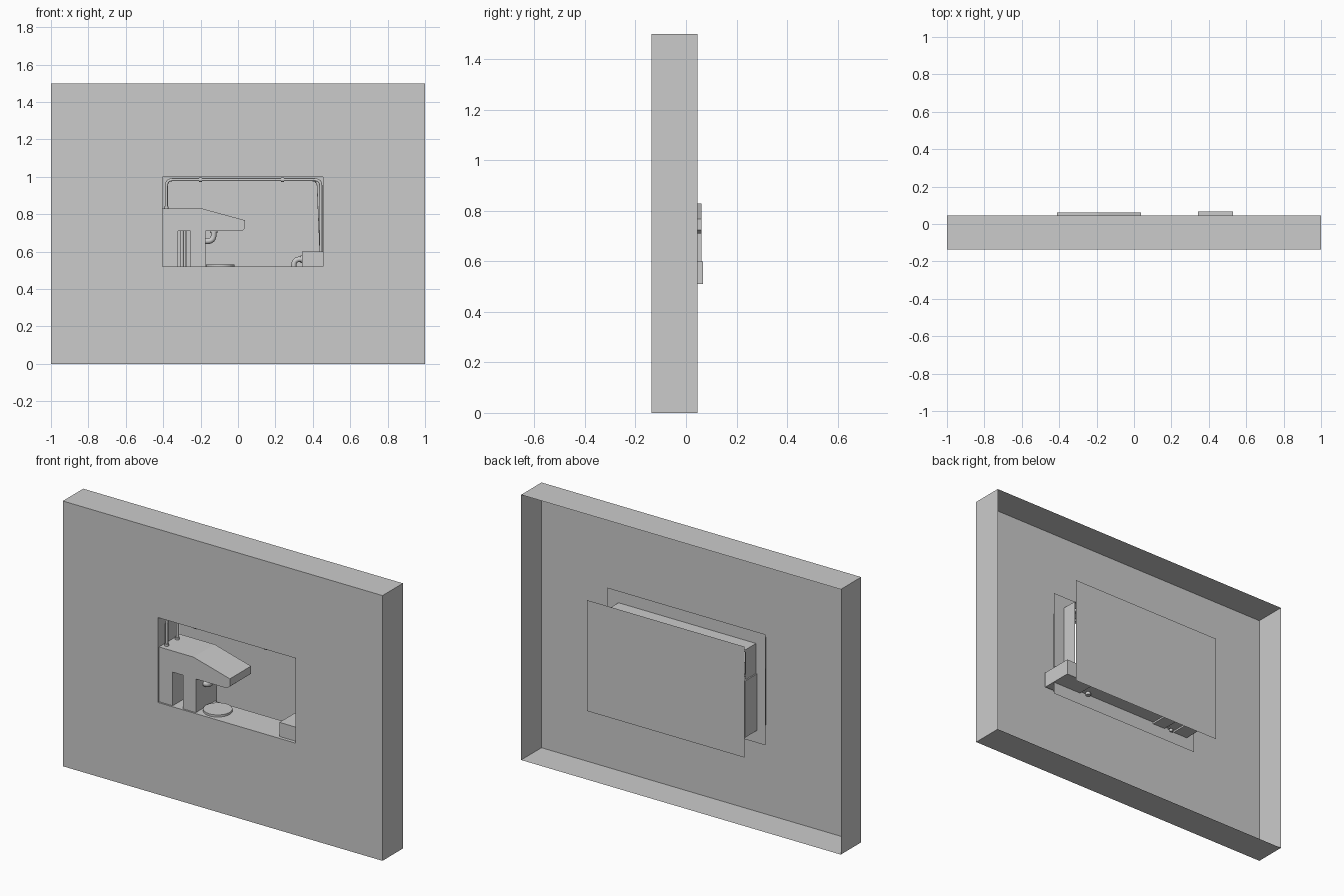
import bpy, bmesh, math
from mathutils import Vector

if "Cube" in bpy.data.objects:
    bpy.data.objects.remove(bpy.data.objects["Cube"])

grey = bpy.data.materials.new("plain_grey")
grey.diffuse_color = (0.6, 0.6, 0.6, 1)
grey.use_nodes = True
grey.node_tree.nodes["Principled BSDF"].inputs["Base Color"].default_value = grey.diffuse_color

WINDOW = (-0.405, 0.455, 0.52, 1.0)     # x0, x1, z0, z1
PANEL = (-0.463, 0.525, 0.44, 1.067)


def finish(name, bm):
    me = bpy.data.meshes.new(name)
    bm.to_mesh(me)
    bm.free()
    me.materials.append(grey)
    ob = bpy.data.objects.new(name, me)
    bpy.context.collection.objects.link(ob)
    return ob


def ring(bm, rect, y):
    x0, x1, z0, z1 = rect
    return [bm.verts.new(p) for p in ((x0, y, z0), (x1, y, z0), (x1, y, z1), (x0, y, z1))]


def bridge(bm, a, b):
    for i in range(4):
        j = (i + 1) % 4
        bm.faces.new((a[i], a[j], b[j], b[i]))


def box(name, x0, x1, y0, y1, z0, z1):
    return prism(name, [(x0, z0), (x1, z0), (x1, z1), (x0, z1)], y0, y1)


def prism(name, profile, y0, y1):
    """Extrude an x-z profile along y."""
    bm = bmesh.new()
    face = bm.faces.new([bm.verts.new((x, y0, z)) for x, z in profile])
    ext = bmesh.ops.extrude_face_region(bm, geom=[face])["geom"]
    bmesh.ops.translate(bm, vec=(0, y1 - y0, 0),
                        verts=[v for v in ext if isinstance(v, bmesh.types.BMVert)])
    bmesh.ops.recalc_face_normals(bm, faces=bm.faces[:])
    return finish(name, bm)


def pipe(name, pts, radius, bend=0.03):
    """Round pipe along corner points, with rounded bends."""
    pts = [Vector(p) for p in pts]
    path = [pts[0]]
    for a, b, c in zip(pts, pts[1:], pts[2:]):
        p, q = b + (a - b).normalized() * bend, b + (c - b).normalized() * bend
        for i in range(7):
            t = i / 6
            path.append(p * (1 - t) ** 2 + b * 2 * t * (1 - t) + q * t * t)
    path.append(pts[-1])
    bm = bmesh.new()
    rings = []
    for i, p in enumerate(path):
        d = (path[min(i + 1, len(path) - 1)] - path[max(i - 1, 0)]).normalized()
        u = Vector((0, 1, 0))
        v = d.cross(u).normalized()
        rings.append([bm.verts.new(p + radius * (u * math.cos(k * math.pi / 6) + v * math.sin(k * math.pi / 6)))
                      for k in range(12)])
    for a, b in zip(rings, rings[1:]):
        for k in range(12):
            j = (k + 1) % 12
            f = bm.faces.new((a[k], a[j], b[j], b[k]))
            f.smooth = True
    bm.faces.new(rings[0])
    bm.faces.new(rings[-1])
    bmesh.ops.recalc_face_normals(bm, faces=bm.faces[:])
    return finish(name, bm)


# wall: thin shell, open at the back, with a window cut in the front
bm = bmesh.new()
outer = ring(bm, (-1, 1, 0, 1.5), -0.137)
bridge(bm, outer, ring(bm, WINDOW, -0.137))
bridge(bm, ring(bm, (-1, 1, 0, 1.5), 0.045), outer)
bmesh.ops.remove_doubles(bm, verts=bm.verts[:], dist=1e-5)
finish("wall", bm)

# niche lining behind the window
bm = bmesh.new()
bridge(bm, ring(bm, WINDOW, -0.137), ring(bm, WINDOW, 0.045))
finish("niche_lining", bm)

# flat flange around the lining
bm = bmesh.new()
bridge(bm, ring(bm, WINDOW, -0.047), ring(bm, PANEL, -0.047))
finish("niche_flange", bm)

# backing sheet
bm = bmesh.new()
bm.faces.new(ring(bm, PANEL, 0.137))
finish("back_sheet", bm)

# machine: body, sloping arm and two legs in one profile
prism("machine_body", [
    (-0.412, 0.51), (-0.32, 0.51), (-0.32, 0.71), (-0.255, 0.71), (-0.255, 0.51),
    (-0.175, 0.51), (-0.175, 0.71), (0.02, 0.71), (0.038, 0.725), (0.038, 0.768),
    (-0.19, 0.83), (-0.412, 0.83)], -0.127, 0.062)

# feed pipe between the legs, with a thin rail
pipe("feed_pipe", [(-0.3, -0.046, 0.505), (-0.3, -0.046, 0.715)], 0.011)
box("feed_rail", -0.284, -0.276, -0.06, -0.03, 0.515, 0.712)

# spout under the arm
pipe("spout", [(-0.13, -0.05, 0.715), (-0.13, -0.05, 0.656), (-0.18, -0.05, 0.656)], 0.015, 0.035)
pipe("spout_collar", [(-0.13, -0.05, 0.712), (-0.13, -0.05, 0.7)], 0.021)

# round plate on the floor
bm = bmesh.new()
bmesh.ops.create_cone(bm, cap_ends=True, segments=40, radius1=0.075, radius2=0.075, depth=0.012)
bmesh.ops.translate(bm, verts=bm.verts[:], vec=(-0.095, -0.045, 0.526))
finish("round_plate", bm)

# side box and its small outlet pipe
box("side_box", 0.342, 0.528, -0.118, 0.068, 0.51, 0.6)
pipe("outlet_pipe", [(0.345, -0.03, 0.56), (0.298, -0.03, 0.56), (0.298, -0.03, 0.505)], 0.014, 0.035)
pipe("outlet_collar", [(0.345, -0.03, 0.56), (0.333, -0.03, 0.56)], 0.02)

# two supply tubes over the top, with clips
for name, y, top_x, end_x in (("front", -0.09, 0.443, 0.443), ("back", 0.005, 0.428, 0.444)):
    pipe(name + "_tube", [(-0.383, y, 0.825), (-0.383, y, 0.985), (top_x, y, 0.985),
                          (end_x, y, 0.595)], 0.008, 0.035)
    pipe(name + "_tube_foot", [(-0.383, y, 0.828), (-0.383, y, 0.842)], 0.012)
    for x in (-0.2, 0.238):
        pipe(name + "_tube_clip", [(x - 0.008, y, 0.985), (x + 0.008, y, 0.985)], 0.012)
